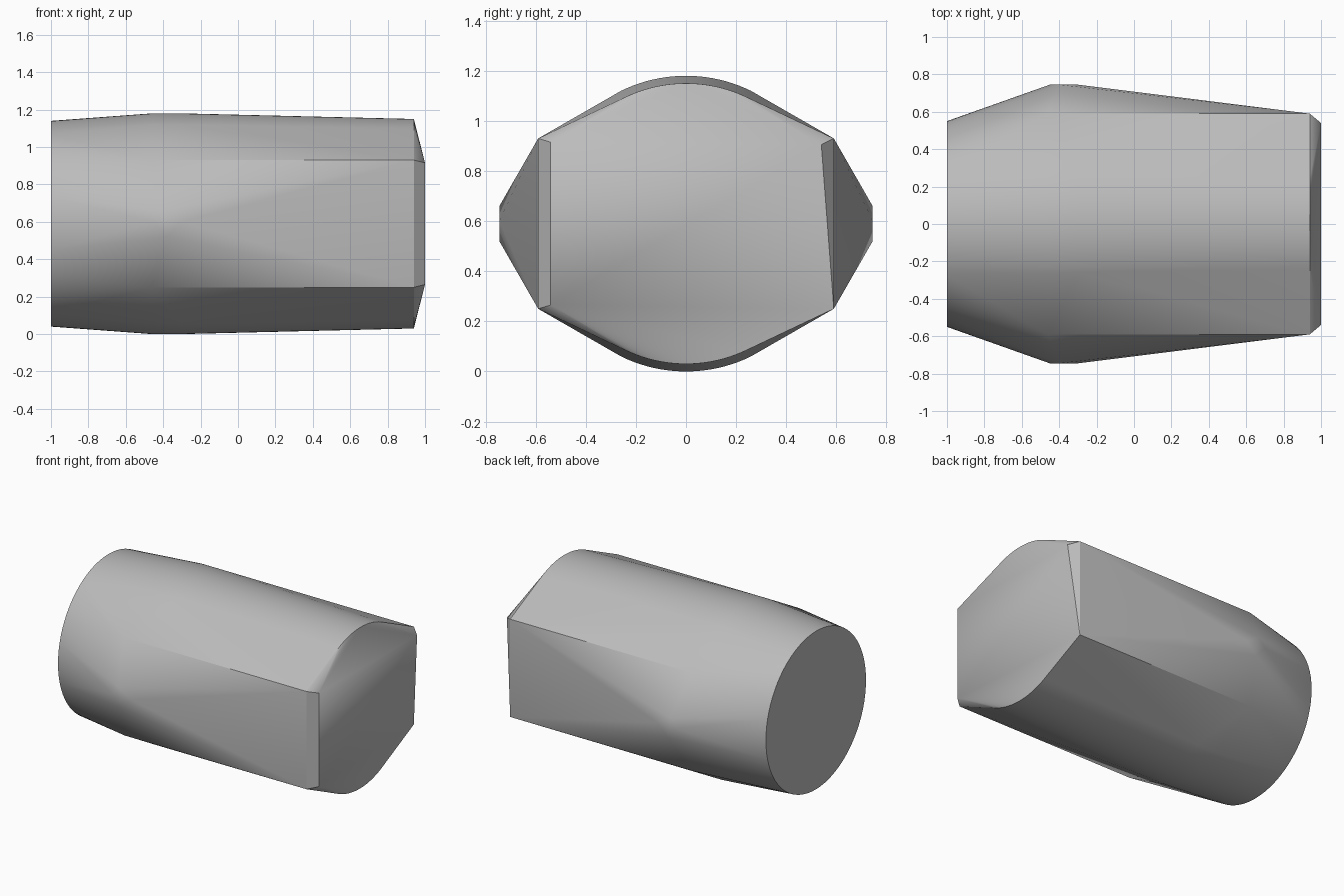
import bpy, bmesh, math
from math import sin, cos, radians

if "Cube" in bpy.data.objects:
    bpy.data.objects.remove(bpy.data.objects["Cube"], do_unlink=True)

MID = 0.59  # height of the long axis


def arc(x, radius, start, end, steps):
    """Points of an arc across the long axis, angles in degrees."""
    angles = [radians(start + (end - start) * i / steps) for i in range(steps + 1)]
    return [(x, radius * cos(a), MID + radius * sin(a)) for a in angles]


points = []
# round end
points += arc(-1, 0.55, 0, 355, 71)

# rounded top and bottom of the waist and of the faceted end
for start in (64, 244):
    points += arc(-0.46, 0.59, start, start + 52, 20)
    points += arc(-0.3, 0.59, start, start + 52, 20)
    points += arc(0.94, 0.56, start, start + 52, 20)

# shoulders and side peaks, mirrored front to back
for side in (-1, 1):
    for x in (-0.46, 0.94):
        points += [(x, side * 0.59, z) for z in (0.25, 0.93)]
    points += [(-0.45, side * 0.745, 0.6), (-0.3, side * 0.745, 0.6),
               (-0.4, side * 0.745, 0.66), (-0.38, side * 0.745, 0.52)]

# raised corners of the faceted end
points += [(1, -0.54, 0.265), (1, -0.54, 0.915), (1, 0.54, 0.905)]

# wrap the sections in one faceted skin
bm = bmesh.new()
for p in points:
    bm.verts.new(p)
hull = bmesh.ops.convex_hull(bm, input=bm.verts)
spare = [v for v in bm.verts if not v.link_faces]
bmesh.ops.delete(bm, geom=spare, context='VERTS')
bmesh.ops.dissolve_limit(bm, angle_limit=radians(0.5), verts=bm.verts, edges=bm.edges)
bmesh.ops.recalc_face_normals(bm, faces=bm.faces)
mesh = bpy.data.meshes.new("faceted_body")
bm.to_mesh(mesh)
bm.free()

body = bpy.data.objects.new("faceted_body", mesh)
bpy.context.collection.objects.link(body)

# plain grey
grey = bpy.data.materials.new("plain_grey")
grey.use_nodes = True
colour = (0.5, 0.5, 0.5, 1)
grey.diffuse_color = colour
grey.node_tree.nodes["Principled BSDF"].inputs["Base Color"].default_value = colour
mesh.materials.append(grey)

bpy.context.view_layer.objects.active = body
body.select_set(True)
bpy.ops.object.shade_smooth_by_angle(angle=radians(25))
